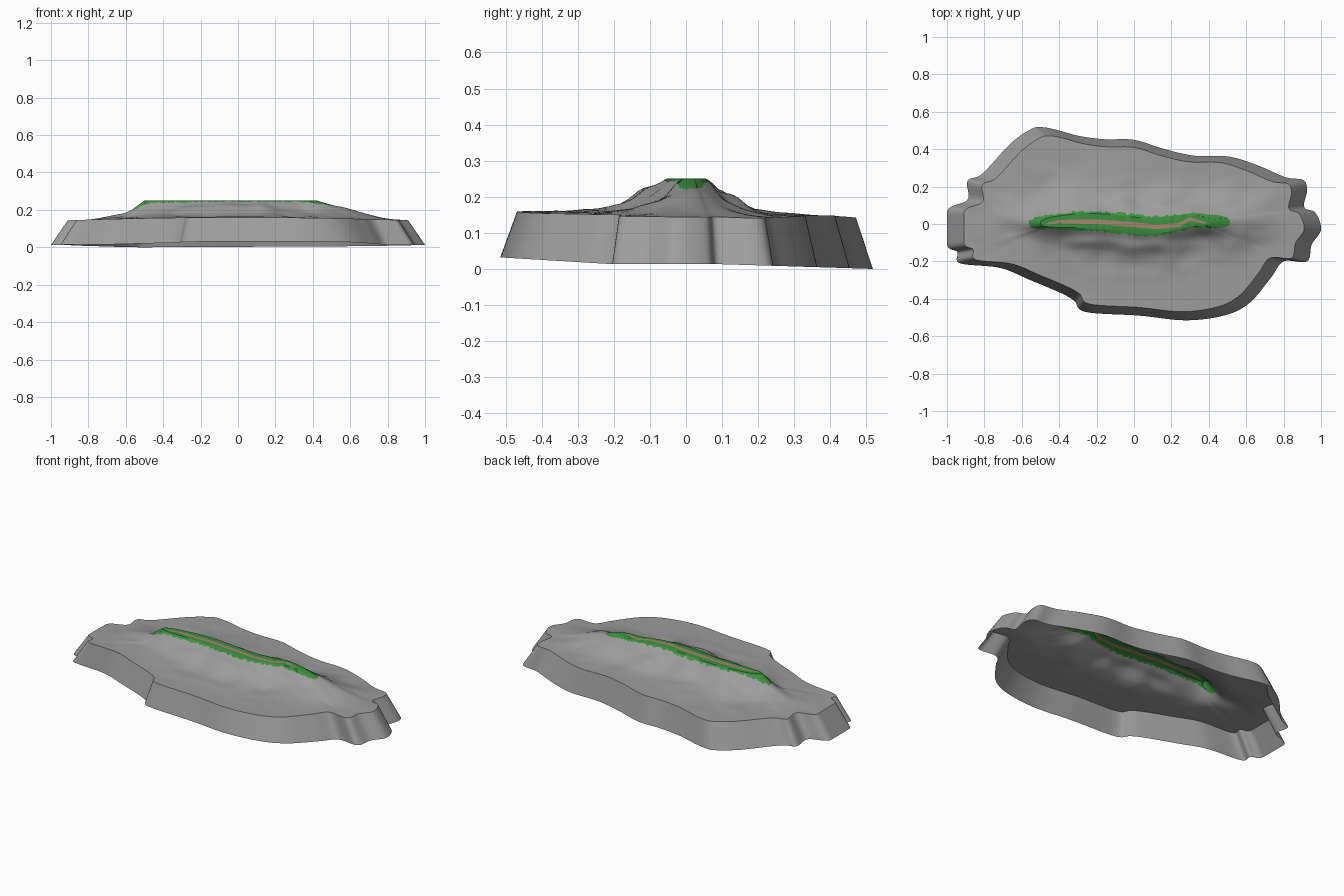
import bpy, math, random
from mathutils import Vector, noise

if "Cube" in bpy.data.objects:
    bpy.data.objects.remove(bpy.data.objects["Cube"])

random.seed(4)
SUB = 8      # samples between outline points
RINGS = 20   # rings between green edge and cliff rim
ROCK = (.34, .335, .335, 1)

# Island foot outline, clockwise from the left end
FOOT = [(-1, .07), (-.89, .13), (-.89, .23), (-.81, .27), (-.66, .43), (-.555, .505),
        (-.5, .518), (-.42, .505), (-.29, .47), (-.155, .453), (0, .45), (.165, .40),
        (.325, .365), (.51, .36), (.67, .31), (.81, .25), (.905, .235), (.925, .18),
        (.91, .09), (.97, .06), (1, -.03), (.95, -.11), (.925, -.2), (.80, -.2),
        (.73, -.29), (.62, -.42), (.49, -.487), (.28, -.515), (.03, -.49), (-.26, -.47),
        (-.32, -.41), (-.40, -.365), (-.555, -.30), (-.715, -.235), (-.93, -.21),
        (-.945, -.15), (-1, -.11)]
# Centre lines of the grass strip and of the path, y over x
GRASS = [(-.55, 0), (-.44, .01), (-.3, .018), (-.15, .012), (0, -.006), (.1, -.012),
         (.2, 0), (.3, .02), (.42, .012), (.55, 0)]
PATH = [(-.5, -.005), (-.4, .013), (-.2, .012), (0, -.003), (.12, -.016), (.24, -.005),
        (.3, .028), (.36, .01), (.44, 0)]
# Rocky shoulders on the flanks: x, y, half length, half width, height
SPURS = [(-.24, -.10, .12, .03, .028), (.06, -.125, .12, .03, .022),
         (.27, -.11, .10, .03, .012), (-.05, .12, .07, .035, .022), (.15, .14, .08, .04, .022)]


def closed_spline(pts, sub):
    out, n = [], len(pts)
    for i in range(n):
        a, b, c, d = (Vector(pts[(i + k) % n]) for k in (-1, 0, 1, 2))
        for s in range(sub):
            t = s / sub
            p = .5 * (2 * b + (c - a) * t + (2 * a - 5 * b + 4 * c - d) * t * t
                      + (3 * b - a - 3 * c + d) * t ** 3)
            p.x = max(-1, min(1, p.x))
            out.append(p)
    return out


def lerp_table(tab, x):
    for (x0, y0), (x1, y1) in zip(tab, tab[1:]):
        if x <= x1:
            t = max(0, (x - x0) / (x1 - x0))
            return y0 + (y1 - y0) * t
    return tab[-1][1]


def loft(name, rings, color):
    """Quads between successive closed rings, inner to outer."""
    n = len(rings[0])
    verts = [v for r in rings for v in r]
    faces = [(k * n + i, k * n + (i + 1) % n, (k + 1) * n + (i + 1) % n, (k + 1) * n + i)
             for k in range(len(rings) - 1) for i in range(n)]
    me = bpy.data.meshes.new(name)
    me.from_pydata(verts, [], faces)
    ob = bpy.data.objects.new(name, me)
    bpy.context.collection.objects.link(ob)
    mat = bpy.data.materials.new(name)
    mat.diffuse_color = color
    mat.use_nodes = True
    mat.node_tree.nodes["Principled BSDF"].inputs["Base Color"].default_value = mat.diffuse_color
    me.materials.append(mat)
    bpy.ops.object.select_all(action='DESELECT')
    ob.select_set(True)
    bpy.context.view_layer.objects.active = ob
    bpy.ops.object.shade_smooth_by_angle(angle=math.radians(30))
    return ob


def strip_ring(table, centre, half_len, half_w, angles):
    """Flat elongated ring following a centre line at ridge height."""
    ring = []
    for a in angles:
        x = centre + half_len * math.cos(a)
        s = math.sin(a)
        ring.append(Vector((x, lerp_table(table, x) + half_w * math.copysign(abs(s) ** .7, s), .25)))
    return ring


def slope_point(start, rim, a, d):
    """Point on the mountainside at distance d from the ridge edge."""
    total = (rim - start).to_2d().length
    p = start.lerp(rim, d / total)
    c = math.cos(a)
    length = .095 + (.17 if c > 0 else .03) * abs(c) ** 6
    length *= 1 + .45 * noise.noise(Vector((p.x * 6, p.y * 5, 1.7)))
    end = math.exp(-(total / length) ** 1.3)
    f = (math.exp(-(d / length) ** 1.3) - end) / (1 - end)
    p.z = rim.z + (start.z - rim.z) * f
    fade = min(1, d / .05) * (1 - d / total)
    p.z += .009 * fade * noise.noise(Vector((p.x * 9, p.y * 16, 0)))
    for x, y, w, v, h in SPURS:
        p.z += fade * h * math.exp(-((p.x - x) / w) ** 2 - ((p.y - y) / v) ** 2)
    p.z = min(p.z, .25)
    return p


# Foot and rim of the cliff
foot, rim = [], []
for p in closed_spline(FOOT, SUB):
    y = p.y
    fz = .013 + (max(0, -y - .2) * .06) - max(0, y - .1) * .031
    foot.append(Vector((p.x, y, max(0, fz))))
    q = p * .91
    rim.append(Vector((q.x, q.y, .16 - .016 * abs(q.x) ** 2 / .83 - .03 * max(0, q.y))))
angles = [math.atan2(r.y / .45, r.x / .9) for r in rim]

# Flat ridge rings
edge = strip_ring(GRASS, -.04, .46, .043, angles)
path_edge = strip_ring(PATH, -.04, .43, .013, angles)
path_mid = strip_ring(PATH, -.04, .43, 0, angles)

# Ragged grass fringe, then the mountainside out to the rim
fringe_d = [random.uniform(.005, .02) + (.08 if math.cos(a) > 0 else .05) * abs(math.cos(a)) ** 12
            for a in angles]
fringe = [slope_point(e, r, a, d) for e, r, a, d in zip(edge, rim, angles, fringe_d)]
slopes = [fringe]
for k in range(1, RINGS + 1):
    t = (k / RINGS) ** 1.6
    ring = []
    for e, r, a, d in zip(edge, rim, angles, fringe_d):
        total = (r - e).to_2d().length
        ring.append(slope_point(e, r, a, d + (total - d) * t))
    slopes.append(ring)

loft("ridge_path", [path_mid, path_edge], (.38, .235, .155, 1))
loft("ridge_grass", [path_edge, edge, fringe], (.045, .28, .05, 1))
loft("mountain_slopes", slopes, ROCK)
loft("cliff_skirt", [rim, foot], ROCK)
